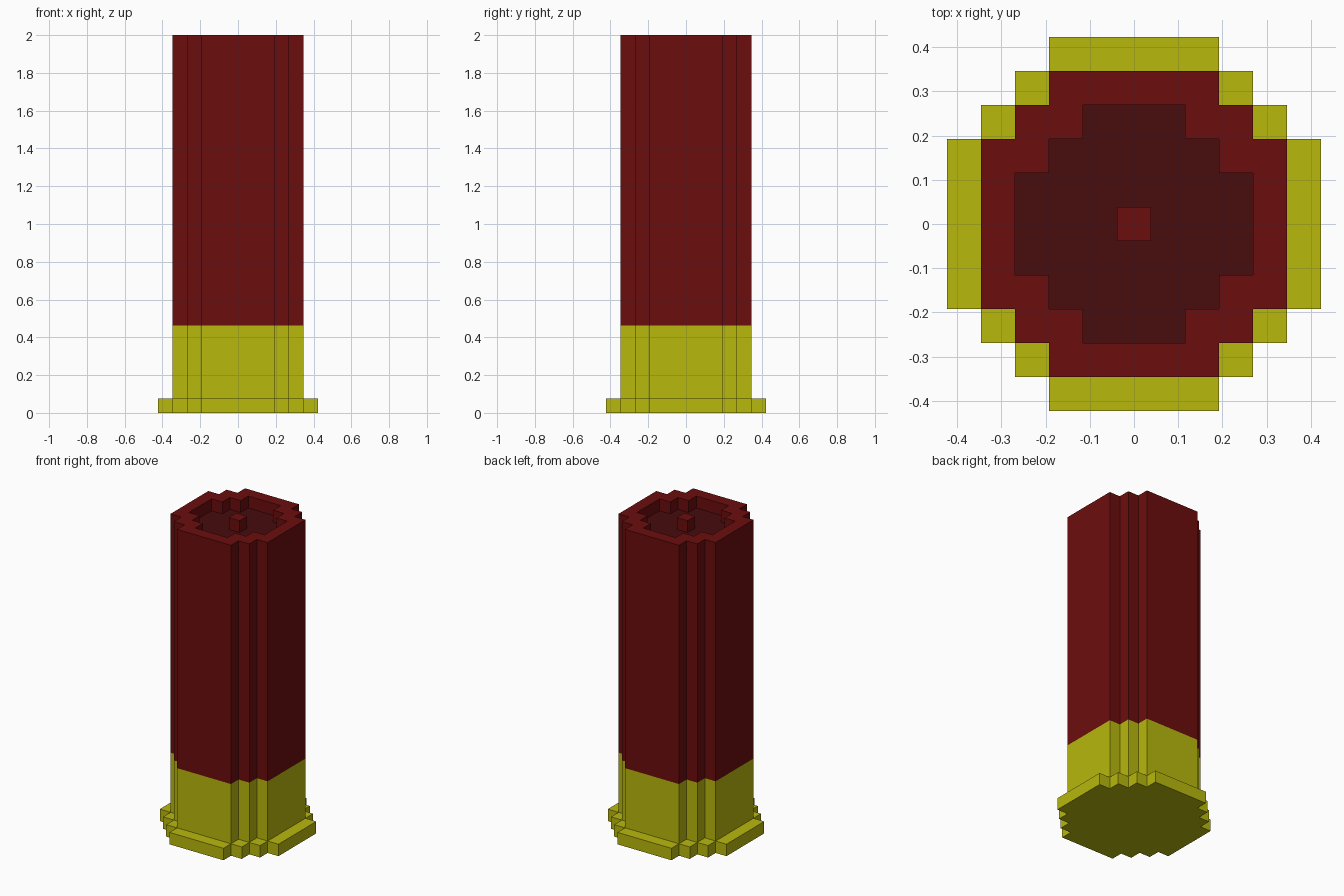
import bpy
import bmesh

V = 2 / 26  # size of one block; the model is 26 blocks tall

if "Cube" in bpy.data.objects:
    bpy.data.objects.remove(bpy.data.objects["Cube"], do_unlink=True)


def material(name, rgb):
    m = bpy.data.materials.new(name)
    m.use_nodes = True
    m.diffuse_color = (*rgb, 1)
    m.node_tree.nodes["Principled BSDF"].inputs["Base Color"].default_value = (*rgb, 1)
    return m


brass = material("brass yellow", (0.48, 0.48, 0.004))
red = material("deep red", (0.15, 0.004, 0.004))
dark = material("dark red", (0.065, 0.0035, 0.004))


def stepped_outline(half, flat):
    """Stepped round outline: one quadrant of block corners, turned four times."""
    quad = [(half, flat)]
    x, y = half, flat
    while y < half:
        x -= 1
        quad.append((x, y))
        y += 1
        if y <= half and x >= flat:
            quad.append((x, y))
        if x <= flat:
            break
    pts = []
    for _ in range(4):
        pts += quad
        quad = [(-b, a) for a, b in quad]
    return pts


def ring(bm, outline, z):
    return [bm.verts.new((x * V, y * V, z * V)) for x, y in outline]


def bridge(bm, a, b):
    n = len(a)
    for i in range(n):
        j = (i + 1) % n
        bm.faces.new((a[i], a[j], b[j], b[i]))


def finish(bm, name, *mats):
    mesh = bpy.data.meshes.new(name)
    bm.to_mesh(mesh)
    bm.free()
    for m in mats:
        mesh.materials.append(m)
    obj = bpy.data.objects.new(name, mesh)
    bpy.context.collection.objects.link(obj)
    return obj


FLANGE = stepped_outline(5.5, 2.5)
BODY = stepped_outline(4.5, 2.5)
RECESS = stepped_outline(3.5, 1.5)

# Base flange: closed slab, one block high
bm = bmesh.new()
low, high = ring(bm, FLANGE, 0), ring(bm, FLANGE, 1)
bridge(bm, low, high)
bm.faces.new(low[::-1])
bm.faces.new(high)
finish(bm, "base_flange", brass)

# Lower sleeve: stepped tube
bm = bmesh.new()
bridge(bm, ring(bm, BODY, 1), ring(bm, BODY, 6))
finish(bm, "lower_sleeve", brass)

# Upper tube: outer wall, rim, recess wall and dark recess floor
bm = bmesh.new()
levels = [ring(bm, BODY, 6), ring(bm, BODY, 26), ring(bm, RECESS, 26), ring(bm, RECESS, 25)]
for a, b in zip(levels, levels[1:]):
    bridge(bm, a, b)
floor = bm.faces.new(levels[-1])
floor.material_index = 1
finish(bm, "upper_tube", red, dark)

# Centre stud: a single block standing on the recess floor
bm = bmesh.new()
bmesh.ops.create_cube(bm, size=V)
stud = finish(bm, "centre_stud", red)
stud.location.z = 25.5 * V
